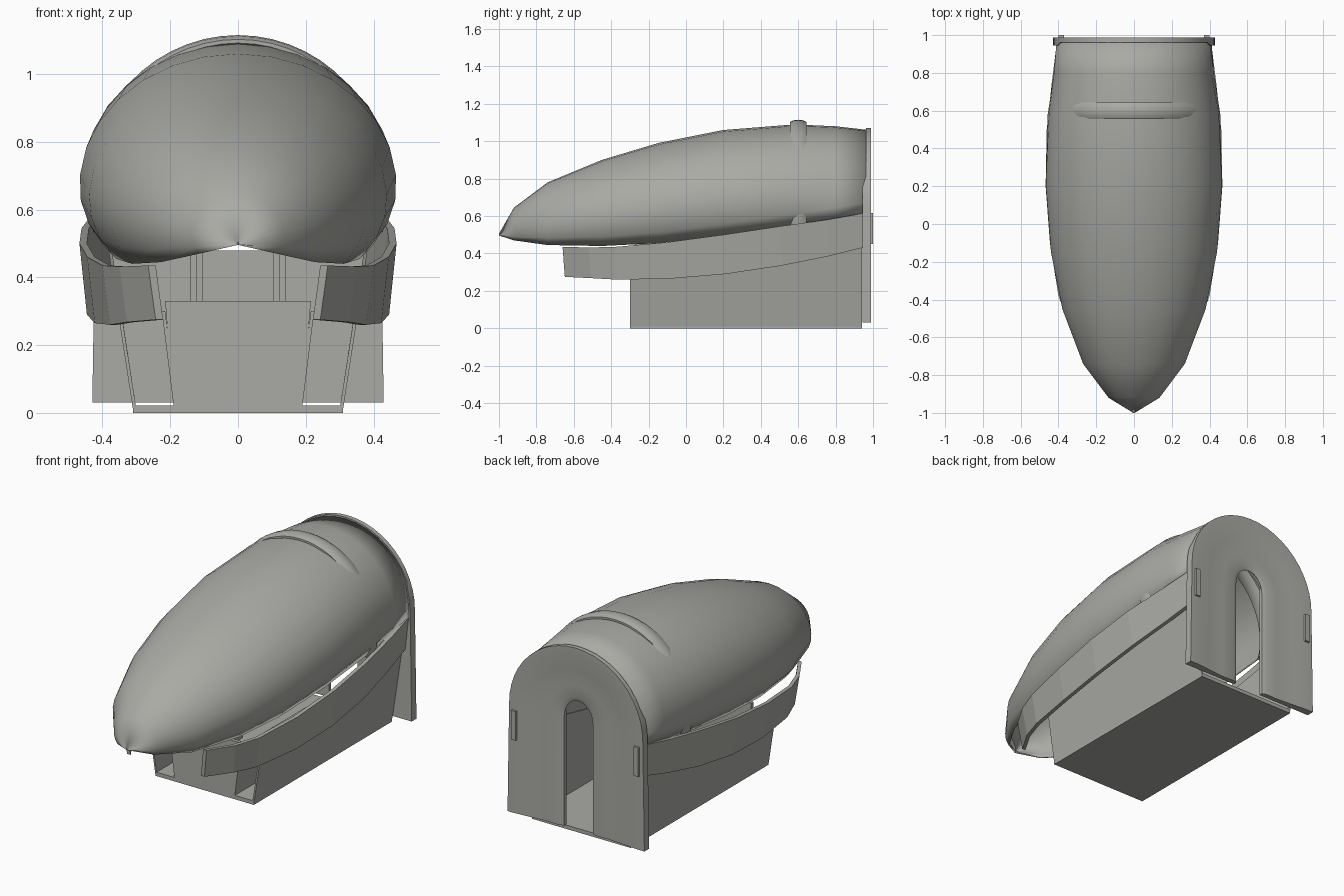
import bpy, bmesh, math

if "Cube" in bpy.data.objects:
    bpy.data.objects.remove(bpy.data.objects["Cube"])

grey = bpy.data.materials.new("warm_grey")
grey.diffuse_color = (0.40, 0.40, 0.375, 1)
grey.use_nodes = True
grey.node_tree.nodes["Principled BSDF"].inputs["Base Color"].default_value = grey.diffuse_color


def make(name, verts, faces, smooth=None):
    me = bpy.data.meshes.new(name)
    me.from_pydata(verts, [], faces)
    bm = bmesh.new()
    bm.from_mesh(me)
    bmesh.ops.remove_doubles(bm, verts=bm.verts, dist=0.0005)
    bmesh.ops.recalc_face_normals(bm, faces=bm.faces)
    bm.to_mesh(me)
    bm.free()
    me.materials.append(grey)
    ob = bpy.data.objects.new(name, me)
    bpy.context.collection.objects.link(ob)
    if smooth:
        bpy.ops.object.select_all(action='DESELECT')
        ob.select_set(True)
        bpy.context.view_layer.objects.active = ob
        bpy.ops.object.shade_smooth_by_angle(angle=math.radians(smooth))
    return ob


def loft(name, rings, closed=True, caps=True, smooth=None):
    """Skin a list of equal-length cross-sections."""
    n = len(rings[0])
    verts = [p for r in rings for p in r]
    faces = []
    for i in range(len(rings) - 1):
        for j in range(n if closed else n - 1):
            k = (j + 1) % n
            faces.append((i*n + j, i*n + k, (i+1)*n + k, (i+1)*n + j))
    if closed and caps:
        faces += [tuple(range(n)), tuple((len(rings)-1)*n + j for j in range(n))]
    return make(name, verts, faces, smooth)


def box(name, x0, x1, y0, y1, z0, z1, lean=0.0):
    """Box whose top is shifted sideways by lean."""
    return loft(name, [[(x0+d, y0, z), (x1+d, y0, z), (x1+d, y1, z), (x0+d, y1, z)]
                       for z, d in ((z0, 0), (z1, lean))])


# Hood: open-bottomed bullet shell (y, half width, top, rim, widest height)
stations = [(-1, .004, .505, .495, .5), (-.92, .135, .645, .47, .525),
            (-.74, .27, .78, .445, .55), (-.45, .38, .90, .44, .59),
            (-.15, .44, .99, .455, .63), (.2, .468, 1.06, .495, .67),
            (.58, .457, 1.09, .55, .69), (.8, .425, 1.08, .585, .68),
            (.975, .41, 1.06, .615, .66)]
rings = []
for y, w, zt, zb, zc in stations:
    low = (zt - zc) * .85
    a0 = -math.asin(min(.99, (zc - zb) / low))
    ring = []
    for j in range(21):
        a = a0 + (math.pi - 2*a0) * j / 20
        s = math.sin(a)
        ring.append((w*math.cos(a), y, zc + s*((zt - zc) if s > 0 else low)))
    rings.append(ring)
hood = loft("hood", rings, closed=False, smooth=60)
mod = hood.modifiers.new("shell", 'SOLIDIFY')
mod.thickness = .008
mod.offset = -1

# Hoop: tube arching over the hood
rings = []
for i in range(33):
    a = -.28 + (math.pi + .56) * i / 32
    ring = []
    for j in range(10):
        t = 2*math.pi*j/10
        r = .018*math.cos(t)
        ring.append(((.425 + r)*math.cos(a), .6 + .046*math.sin(t),
                     .66 + (.437 + r)*math.sin(a)))
    rings.append(ring)
loft("hoop", rings, smooth=50)

# Side bands: (y, half width, top, bottom)
band = [(-.66, .265, .435, .275), (-.52, .35, .432, .268), (-.38, .40, .435, .26),
        (-.1, .445, .46, .265), (.2, .468, .50, .29), (.5, .462, .545, .335),
        (.75, .435, .58, .385), (.95, .41, .615, .435)]
for side, s in (("right", 1), ("left", -1)):
    loft(side + "_band", [[(s*x, y, zt), (s*(x-.022), y + .012, zb),
                           (s*(x-.044), y + .012, zb), (s*(x-.022), y, zt)]
                          for y, x, zt, zb in band])

# Lower body: floor, splayed outer walls and inner channel walls
box("floor", -.31, .31, -.3, .94, 0, .022)
for side, s in (("right", 1), ("left", -1)):
    rings = []
    for y, top in ((-.3, .31), (0, .34), (.3, .38), (.6, .44), (.94, .52)):
        d = .15 * top
        rings.append([(s*.31, y, .01), (s*(.31 + d), y, top),
                      (s*(.30 + d), y, top), (s*.30, y, .01)])
    loft(side + "_wall", rings)
    box(side + "_inner_wall", s*.18, s*.19, -.3, .3, .02, .3, s*.035)
    box(side + "_seat_post", s*.122, s*.142, -.24, -.2, .33, .48)

# Front panel and seat cushion
loft("front_panel", [[(-.19, y, .02), (.19, y, .02), (.215, y, .33), (-.215, y, .33)]
                     for y in (-.3, -.28)])
box("seat_cushion", -.105, .105, -.27, -.2, .33, .48)

# Back frame: horseshoe with a slightly dished face
path = [(.43, .09, .03, 1), (.425, .09, .35, 1), (.42, .09, .65, 1)]
zc = .65
rings = []


def frame_ring(outer, inner, front):
    o, i = outer, inner
    cross = []
    for t, y in ((0, front), (0, .988), (.12, .988), (.4, .98), (.7, .972),
                 (.92, .975), (1, .965), (1, front)):
        cross.append((o[0] + (i[0]-o[0])*t, y, o[1] + (i[1]-o[1])*t))
    return cross


for x, xi, z, _ in path:
    rings.append(frame_ring((x, z), (xi, z), .945))
for i in range(1, 24):
    a = math.pi * i / 24
    c, s = math.cos(a), math.sin(a)
    front = .945 if s < .35 else .962
    rings.append(frame_ring((.42*c, zc + .42*s), (.09*c, zc + .11*s), front))
for x, xi, z, _ in reversed(path):
    rings.append(frame_ring((-x, z), (-xi, z), .945))
loft("back_frame", rings, smooth=40)

# Small grips on the back frame
for side, s in (("right", 1), ("left", -1)):
    box(side + "_grip", s*.37, s*.40, .98, 1.0, .45, .615)
